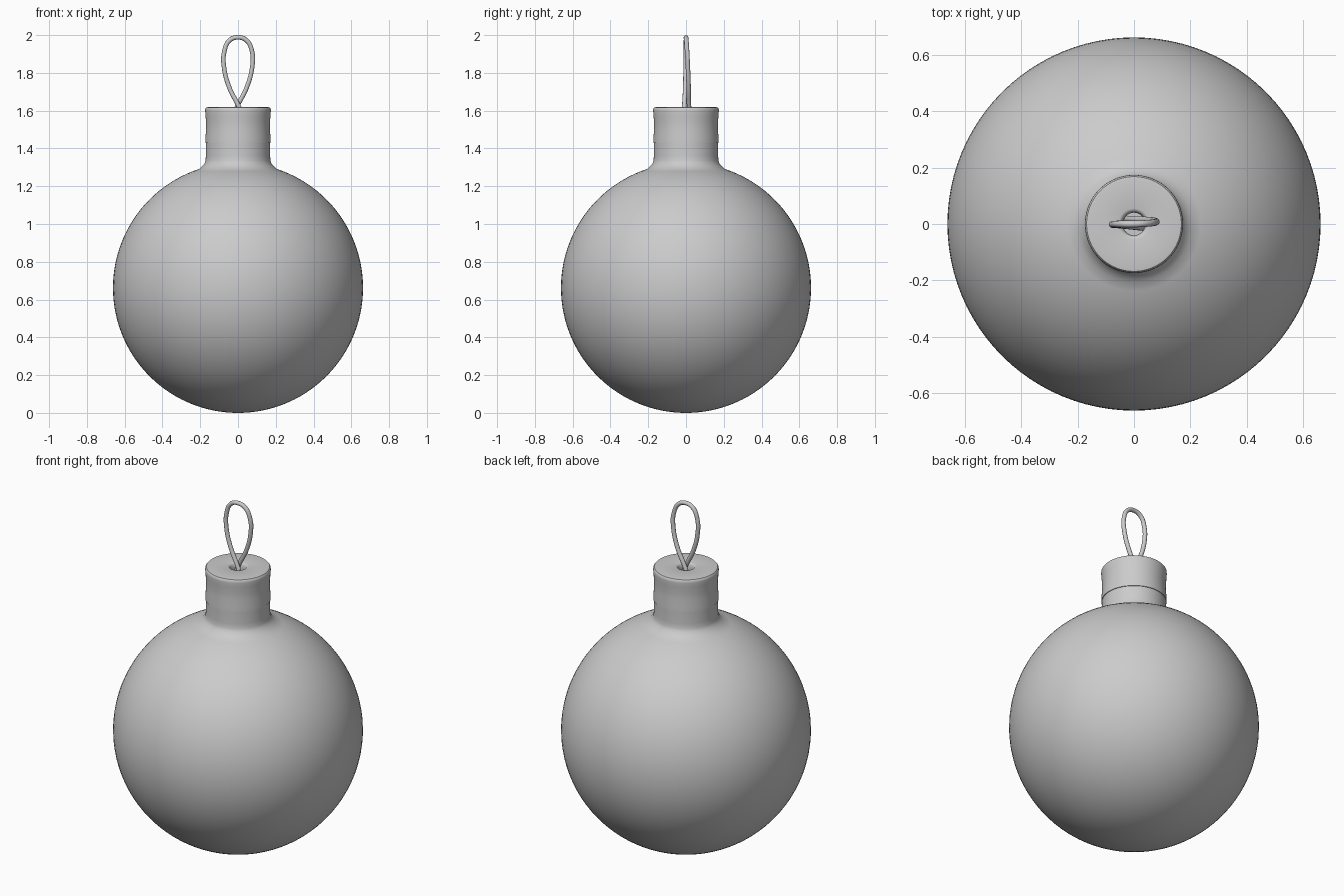
import bpy
from math import sin, cos, pi, radians

cube = bpy.data.objects.get("Cube")
if cube:
    bpy.data.objects.remove(cube, do_unlink=True)

grey = bpy.data.materials.new("plain_grey")
grey.use_nodes = True
colour = (0.6, 0.6, 0.6, 1)
grey.diffuse_color = colour
grey.node_tree.nodes["Principled BSDF"].inputs["Base Color"].default_value = colour


def lathe(name, profile, sides=96):
    """Revolve (radius, height) points around z; zero radii become poles."""
    verts, rings, faces = [], [], []
    for r, z in profile:
        n = 1 if r < 1e-5 else sides
        rings.append([len(verts) + i for i in range(n)])
        verts += [(r * cos(2 * pi * i / sides), r * sin(2 * pi * i / sides), z) for i in range(n)]
    for a, b in zip(rings, rings[1:]):
        for i in range(sides):
            j = (i + 1) % sides
            quad = [a[i % len(a)], a[j % len(a)], b[j % len(b)], b[i % len(b)]]
            faces.append(list(dict.fromkeys(quad)))
    mesh = bpy.data.meshes.new(name)
    mesh.from_pydata(verts, [], faces)
    mesh.materials.append(grey)
    obj = bpy.data.objects.new(name, mesh)
    bpy.context.collection.objects.link(obj)
    bpy.ops.object.select_all(action="DESELECT")
    obj.select_set(True)
    bpy.context.view_layer.objects.active = obj
    bpy.ops.object.shade_smooth_by_angle(angle=radians(40))
    return obj


# Round ball flowing through a small fillet into the neck
R = 0.662
ball = [(R * sin(pi * i / 60), R - R * cos(pi * i / 60)) for i in range(55)]
neck = [(0.19, 1.307), (0.178, 1.318), (0.172, 1.335), (0.17, 1.36), (0.17, 1.44)]
lathe("ball", ball + neck)

# Waisted cap with a rounded top edge and a hole in the middle
cap = [(0.165, 1.428), (0.173, 1.43), (0.172, 1.46), (0.169, 1.5), (0.169, 1.535),
       (0.172, 1.575), (0.174, 1.6), (0.173, 1.611), (0.168, 1.617), (0.155, 1.619),
       (0.055, 1.619), (0.048, 1.617), (0.043, 1.61), (0.04, 1.595), (0.04, 1.56), (0, 1.56)]
lathe("cap", cap)

# Hanging wire loop whose strands cross at the hole
path = [(0.03, -0.012, 1.56), (0.003, -0.009, 1.625), (-0.045, -0.004, 1.72),
        (-0.074, -0.002, 1.83), (-0.073, -0.001, 1.91), (-0.045, 0, 1.972),
        (0, 0, 1.988), (0.045, 0.002, 1.972), (0.075, 0.006, 1.91),
        (0.075, 0.01, 1.83), (0.045, 0.014, 1.72), (-0.003, 0.016, 1.625), (-0.03, 0.018, 1.56)]
curve = bpy.data.curves.new("hanging_loop", "CURVE")
curve.dimensions = "3D"
curve.bevel_depth = 0.012
curve.bevel_resolution = 4
curve.resolution_u = 10
curve.use_fill_caps = True
spline = curve.splines.new("BEZIER")
spline.bezier_points.add(len(path) - 1)
for point, co in zip(spline.bezier_points, path):
    point.co = co
    point.handle_left_type = point.handle_right_type = "AUTO"
curve.materials.append(grey)
bpy.context.collection.objects.link(bpy.data.objects.new("hanging_loop", curve))
